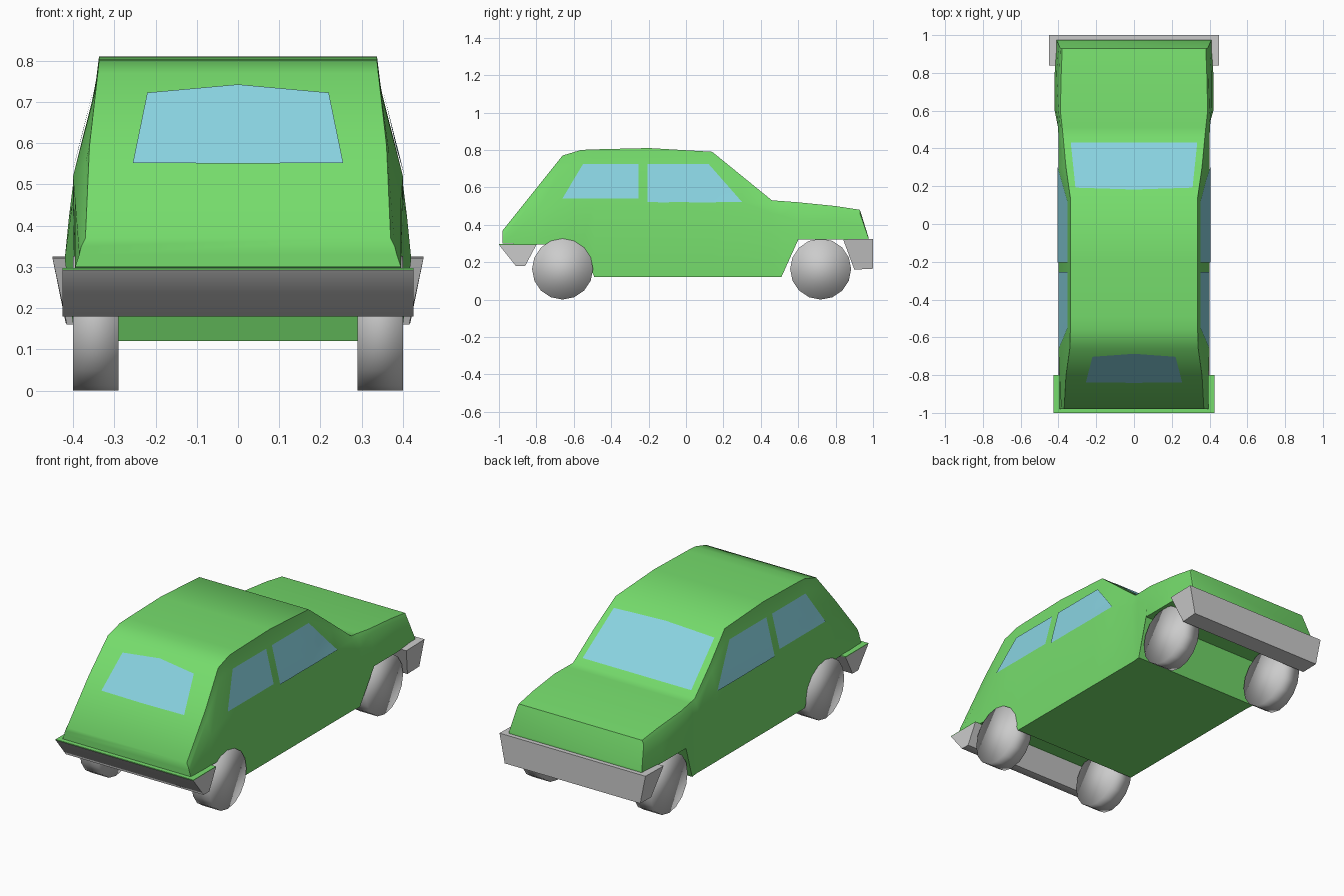
import bpy, bmesh, math
from mathutils import Vector
from mathutils.bvhtree import BVHTree

if "Cube" in bpy.data.objects:
    bpy.data.objects.remove(bpy.data.objects["Cube"])


def material(name, rgb):
    m = bpy.data.materials.new(name)
    m.diffuse_color = (*rgb, 1)
    m.use_nodes = True
    m.node_tree.nodes["Principled BSDF"].inputs["Base Color"].default_value = m.diffuse_color
    return m


GREEN = material("green_paint", (0.18, 0.72, 0.15))
GLASS = material("blue_glass", (0.25, 0.65, 0.75))


def finish(name, bm, mat=None, angle=50):
    bmesh.ops.recalc_face_normals(bm, faces=bm.faces)
    mesh = bpy.data.meshes.new(name)
    bm.to_mesh(mesh)
    bm.free()
    obj = bpy.data.objects.new(name, mesh)
    bpy.context.collection.objects.link(obj)
    if mat:
        mesh.materials.append(mat)
    bpy.ops.object.select_all(action='DESELECT')
    bpy.context.view_layer.objects.active = obj
    obj.select_set(True)
    bpy.ops.object.shade_smooth_by_angle(angle=math.radians(angle))
    return obj


def loft(sections):
    """Bridge closed rings of points and cap both ends."""
    bm = bmesh.new()
    rings = [[bm.verts.new(p) for p in s] for s in sections]
    n = len(rings[0])
    for a, b in zip(rings, rings[1:]):
        for i in range(n):
            j = (i + 1) % n
            bm.faces.new((a[i], a[j], b[j], b[i]))
    bm.faces.new(rings[0])
    bm.faces.new(rings[-1])
    bmesh.ops.recalc_face_normals(bm, faces=bm.faces)
    return bm


# Body stations: y, z of sill / belt / shoulder / top, half width of sill / belt / top
stations = [
    (-.98, .30, .33, .35, .37, .395, .385, .37),
    (-.80, .295, .46, .55, .595, .395, .395, .36),
    (-.66, .29, .52, .71, .77, .395, .40, .34),
    (-.56, .28, .52, .73, .80, .395, .40, .337),
    (-.49, .12, .52, .73, .803, .39, .40, .337),
    (-.20, .12, .52, .73, .81, .39, .40, .337),
    (.14, .12, .52, .73, .79, .39, .40, .337),
    (.30, .12, .52, .62, .66, .39, .40, .36),
    (.46, .12, .46, .51, .53, .39, .40, .375),
    (.51, .12, .45, .505, .527, .395, .402, .38),
    (.60, .32, .42, .50, .52, .42, .41, .39),
    (.80, .32, .42, .48, .50, .42, .41, .385),
    (.93, .32, .40, .46, .48, .41, .40, .38),
    (.975, .32, .325, .33, .335, .41, .41, .40),
]


def section(y, zb, zm, zs, zt, wb, wm, wt):
    half = [(wb, zb), (wm, zm), (wt + .01, zs), (wt, zt)]
    return [(w, y, z) for w, z in half] + [(-w, y, z) for w, z in reversed(half)]


body_bm = loft([section(*s) for s in stations])
bvh = BVHTree.FromBMesh(body_bm)
finish("body", body_bm, GREEN)


# Windows: outlines projected on to the body
def window(name, quads, direction):
    d = Vector(direction)
    bm = bmesh.new()
    for q in quads:
        bm.faces.new([bm.verts.new(p) for p in q])
    bmesh.ops.remove_doubles(bm, verts=bm.verts, dist=1e-4)
    bmesh.ops.subdivide_edges(bm, edges=bm.edges, cuts=5, use_grid_fill=True)
    for v in bm.verts:
        hit, normal, _, _ = bvh.ray_cast(v.co - d * 2, d)
        if hit:
            v.co = hit + normal * .004
    finish(name, bm, GLASS)


rear_side = [(-.66, .54), (-.55, .725), (-.255, .725), (-.255, .54)]
front_side = [(-.205, .52), (-.205, .725), (.12, .725), (.30, .52)]
for side, s in (("right", 1), ("left", -1)):
    for name, pts in (("rear", rear_side), ("front", front_side)):
        window(f"{name}_{side}_window", [[(0, y, z) for y, z in pts]], (-s, 0, 0))

window("rear_window", [[(0, 0, .548), (s * .255, 0, .55), (s * .22, 0, .72), (0, 0, .74)]
                       for s in (1, -1)], (0, 1, 0))
window("windshield", [[(0, .43, 0), (s * .335, .43, 0), (s * .31, .19, 0), (0, .18, 0)]
                      for s in (1, -1)], (0, 0, -1))


# Bumpers: profile points y, z, half width
def bumper(name, profile):
    finish(name, loft([[(s * w, y, z) for y, z, w in profile] for s in (-1, 1)]), angle=60)


bumper("front_bumper", [(.84, .322, .45), (1, .325, .45), (1, .165, .418), (.90, .16, .415)])
bumper("rear_bumper", [(-.80, .293, .425), (-1, .293, .425), (-.91, .18, .425), (-.86, .18, .425)])

# Painted ledge on the rear bumper
ledge = [(-.80, .293), (-1, .293), (-1, .297), (-.80, .297)]
finish("rear_ledge", loft([[(x, y, z) for y, z in ledge] for x in (-.425, .425)]), GREEN)

# Wheels
for end, y in (("front", .72), ("rear", -.66)):
    for side, s in (("right", 1), ("left", -1)):
        rings = [[(s * x, y + .163 * math.cos(t * math.pi / 8), .163 + .163 * math.sin(t * math.pi / 8))
                  for t in range(16)] for x in (.29, .40)]
        finish(f"{end}_{side}_wheel", loft(rings), angle=100)
